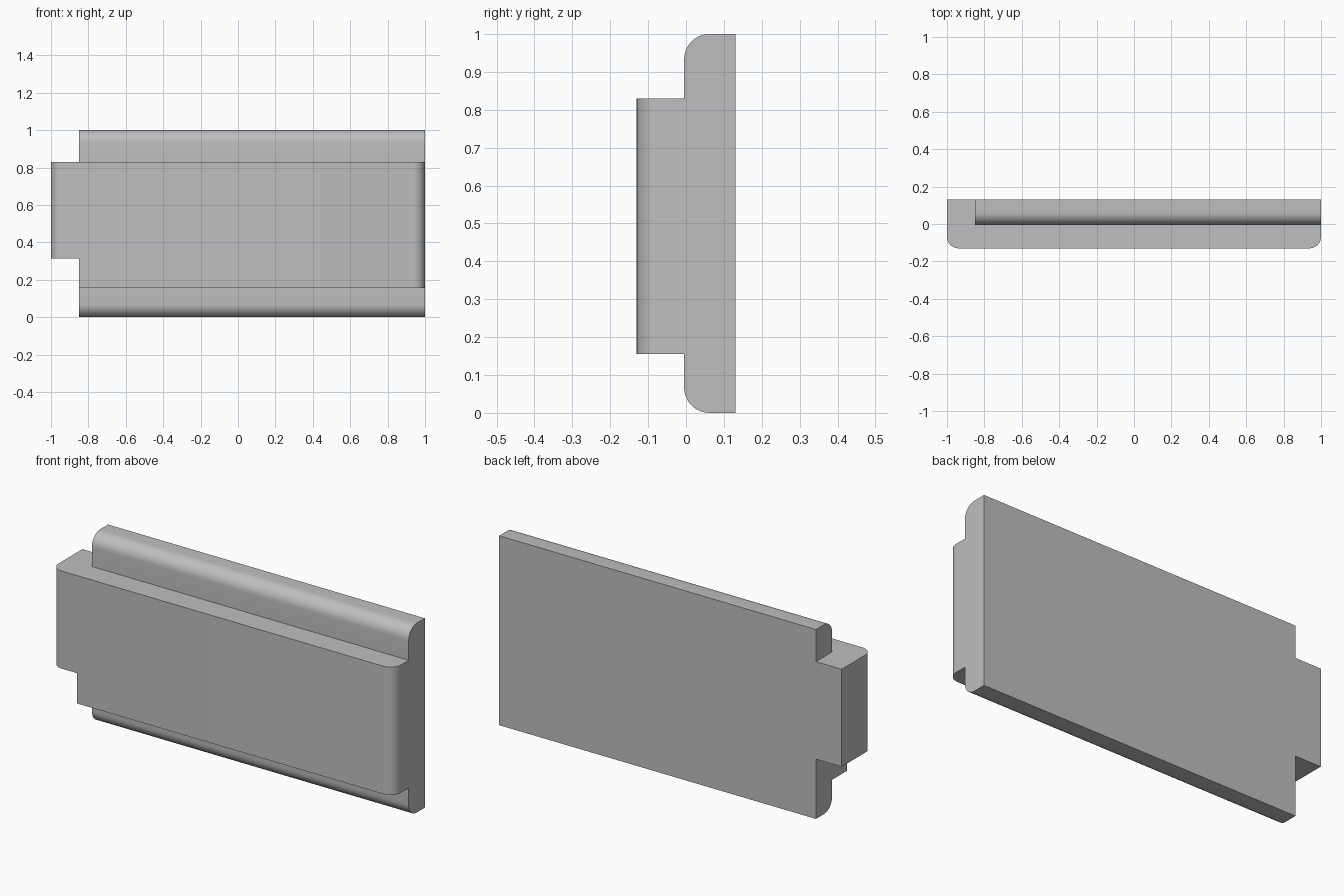
import bpy
import bmesh
from math import sin, cos, pi

cube = bpy.data.objects.get("Cube")
if cube:
    bpy.data.objects.remove(cube, do_unlink=True)

BACK, FACE, FRONT = 0.13, -0.005, -0.13     # depths: rear, plate face, raised face
LOW, HIGH = 0.155, 0.83                     # height range of the raised panel
TONGUE_LOW, SHOULDER = 0.315, -0.85         # tongue underside and shoulder position
PLATE_R, PANEL_R, STEPS = 0.067, 0.062, 10

grey = bpy.data.materials.new("plain grey")
grey.use_nodes = True
colour = (0.52, 0.52, 0.52, 1)
grey.diffuse_color = colour
grey.node_tree.nodes["Principled BSDF"].inputs["Base Color"].default_value = colour


def make_object(name, bm):
    bmesh.ops.recalc_face_normals(bm, faces=bm.faces)
    mesh = bpy.data.meshes.new(name)
    bm.to_mesh(mesh)
    bm.free()
    mesh.materials.append(grey)
    obj = bpy.data.objects.new(name, mesh)
    bpy.context.collection.objects.link(obj)
    return obj


def extrude_x(profile, x0, x1):
    """Sweep a (y, z) outline along x."""
    bm = bmesh.new()
    face = bm.faces.new([bm.verts.new((x0, y, z)) for y, z in profile])
    grown = bmesh.ops.extrude_face_region(bm, geom=[face])["geom"]
    moved = [v for v in grown if isinstance(v, bmesh.types.BMVert)]
    bmesh.ops.translate(bm, verts=moved, vec=(x1 - x0, 0, 0))
    return bm


def arc(z, start):
    """Quarter round on the plate's front edge."""
    angles = [start + pi / 2 * i / STEPS for i in range(STEPS + 1)]
    return [(FACE + PLATE_R + PLATE_R * cos(a), z + PLATE_R * sin(a)) for a in angles]


# Stepped section: rounded backing plate with the raised panel in front
profile = [(BACK, 0), (BACK, 1)]
profile += arc(1 - PLATE_R, pi / 2)
profile += [(FACE, HIGH), (FRONT, HIGH), (FRONT, LOW), (FACE, LOW)]
profile += arc(PLATE_R, pi)
bm = extrude_x(profile, -1, 1)

# Rounded vertical front edges at both ends of the raised panel
ends = [e for e in bm.edges
        if all(abs(v.co.y - FRONT) < 1e-4 for v in e.verts)
        and abs(e.verts[0].co.x - e.verts[1].co.x) < 1e-4]
bmesh.ops.bevel(bm, geom=ends, offset=PANEL_R, offset_type='OFFSET',
                segments=STEPS, profile=0.5, affect='EDGES')
panel = make_object("wall_panel", bm)

# Corner notches that leave the tongue
for name, z0, z1 in (("lower_notch", -0.2, TONGUE_LOW), ("upper_notch", HIGH, 1.2)):
    box = [(-0.4, z0), (0.4, z0), (0.4, z1), (-0.4, z1)]
    cutter = make_object(name, extrude_x(box, -1.2, SHOULDER))
    cutter.hide_render = True
    cut = panel.modifiers.new(name, 'BOOLEAN')
    cut.operation = 'DIFFERENCE'
    cut.solver = 'EXACT'
    cut.object = cutter
    bpy.context.view_layer.objects.active = panel
    bpy.ops.object.modifier_apply(modifier=name)
    bpy.data.objects.remove(cutter, do_unlink=True)

# Smooth rounds, sharp corners
bpy.ops.object.select_all(action='DESELECT')
panel.select_set(True)
bpy.context.view_layer.objects.active = panel
bpy.ops.object.shade_smooth_by_angle(angle=pi / 6)
